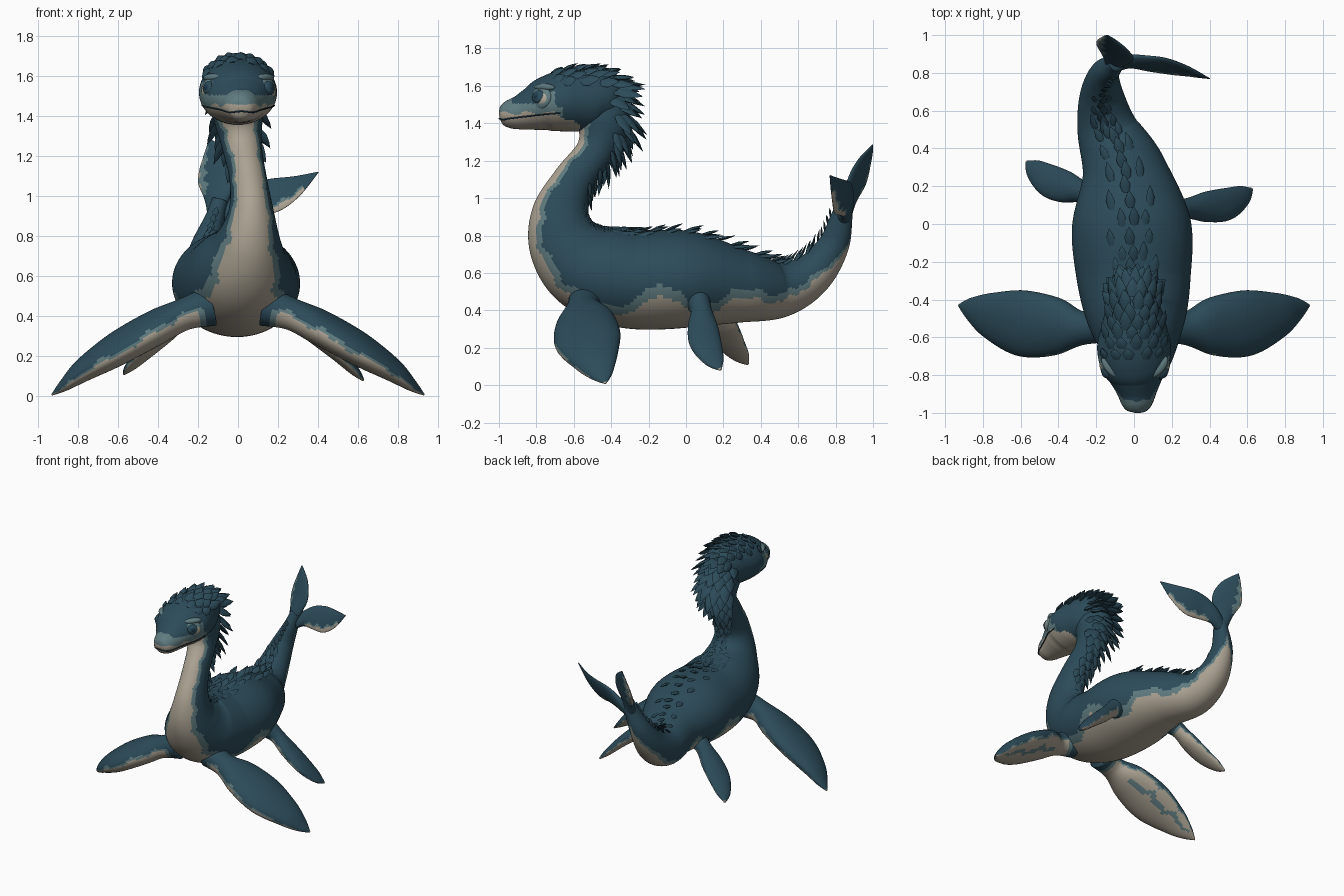
import bpy, bmesh, math, random
from mathutils import Vector

if "Cube" in bpy.data.objects:
    bpy.data.objects.remove(bpy.data.objects["Cube"])

random.seed(4)


def mat(name, rgb):
    m = bpy.data.materials.new(name)
    m.diffuse_color = (*rgb, 1)
    m.use_nodes = True
    m.node_tree.nodes["Principled BSDF"].inputs["Base Color"].default_value = m.diffuse_color
    return m


MATS = [mat("deep blue", (.025, .071, .102)), mat("mid teal", (.115, .2, .215)),
        mat("cream", (.41, .365, .29)), mat("eye navy", (.012, .04, .07))]
DARK, TEAL, CREAM, NAVY = range(4)


def station(st, k):
    """Smooth interpolation of a station list at fractional index k."""
    i = min(int(k), len(st) - 2)
    t = k - i
    a, b, c, d = (st[max(0, min(len(st) - 1, j))] for j in (i - 1, i, i + 1, i + 2))
    return [.5 * (2 * q + (r - p) * t + (2 * p - 5 * q + 4 * r - s) * t * t
                  + (3 * q - p - 3 * r + s) * t ** 3) for p, q, r, s in zip(a, b, c, d)]


def frame(st, side, k):
    """Centre, tangent, side and up vectors plus half sizes at index k."""
    e, n = .04, len(st) - 1
    v = station(st, k)
    T = (Vector(station(st, min(n, k + e))[:3]) - Vector(station(st, max(0, k - e))[:3])).normalized()
    S = Vector(side)
    S = (S - T * S.dot(T)).normalized()
    return Vector(v[:3]), T, S, S.cross(T), max(v[3], .002), max(v[4], .002)


def finish(name, bm, angle=None):
    bmesh.ops.recalc_face_normals(bm, faces=bm.faces[:])
    me = bpy.data.meshes.new(name)
    bm.to_mesh(me)
    bm.free()
    ob = bpy.data.objects.new(name, me)
    bpy.context.collection.objects.link(ob)
    for m in MATS:
        me.materials.append(m)
    for p in me.polygons:
        p.use_smooth = True
    if angle:
        me.set_sharp_from_angle(angle=angle)
    return ob


def loft(name, st, side, rule, per=16, sides=44):
    """Elliptical skin through stations (x, y, z, half width, half height)."""
    bm = bmesh.new()
    rings, n = [], (len(st) - 1) * per
    for i in range(n + 1):
        c, T, S, N, a, b = frame(st, side, i / per)
        rings.append([bm.verts.new(c + N * b * math.cos(w) + S * a * math.sin(w))
                      for w in (2 * math.pi * j / sides for j in range(sides))])
    for i in range(n):
        for j in range(sides):
            k = (j + 1) % sides
            f = bm.faces.new((rings[i][j], rings[i][k], rings[i + 1][k], rings[i + 1][j]))
            w = 2 * math.pi * (j + .5) / sides
            f.material_index = rule((i + .5) / n, w, f.calc_center_median())
    for r in (rings[0], rings[-1]):
        bm.faces.new(r).material_index = rule(0 if r is rings[0] else 1, 0, r[0].co)
    return finish(name, bm)


# Body: neck, trunk and tail in one skin
BODY = [(0, -.53, 1.57, .1, .12), (0, -.448, 1.42, .125, .148), (.018, -.48, 1.26, .1, .105),
        (.05, -.605, 1.09, .093, .11), (.065, -.672, .92, .115, .152), (.05, -.645, .76, .175, .2),
        (.02, -.52, .63, .255, .245), (0, -.3, .565, .3, .262), (-.015, 0, .565, .315, .26),
        (-.055, .28, .53, .228, .2), (-.14, .5, .51, .163, .15), (-.17, .67, .59, .12, .115),
        (-.16, .785, .74, .08, .085), (-.115, .83, .89, .05, .06), (-.09, .85, .98, .04, .04)]
X = (1, 0, 0)


def body_rule(u, w, p):
    phi = math.acos(max(-1, min(1, -math.cos(w))))
    lim = .74 + .06 * math.sin(u * 90) + .04 * math.sin(u * 210 + w)
    if p.z < .75 and p.y > -.45:
        lim += .5 * math.exp(-((p.y + .13) / .12) ** 4)
    if p.y > 0:
        lim += .5 * max(0, min(1, (p.y - .1) / .15)) - 6 * max(0, p.z - .6) * (p.y > .45)
        if math.sin(w) < 0:
            lim -= .45 * max(0, min(1, (p.y - .2) / .3))
    return CREAM if phi < lim else TEAL if phi < lim + .24 else DARK


loft("body", BODY, X, body_rule, 20, 80)

# Head, from snout to back of skull
HEAD = [(.018, -.998, 1.44, .02, .015), (.018, -.985, 1.442, .055, .05), (.016, -.95, 1.447, .082, .074),
        (.014, -.89, 1.457, .106, .092), (.01, -.82, 1.477, .142, .118), (.004, -.75, 1.5, .181, .146),
        (0, -.65, 1.52, .195, .165), (0, -.55, 1.525, .175, .168), (0, -.45, 1.52, .145, .155),
        (0, -.38, 1.495, .1, .115), (0, -.345, 1.48, .04, .05)]


def head_rule(u, w, p):
    lo = 1.455 if p.y < -.7 else 1.455 - .5 * (p.y + .7)
    lo += .008 * math.sin(p.y * 50)
    if p.y > -.57:
        return DARK
    if p.z < lo:
        return CREAM
    if p.y > -.66 or p.z > 1.505 and -.93 < p.y < -.81 or abs(p.x) < .07 and p.z > 1.53:
        return DARK
    return TEAL if p.z < (1.57 if p.y < -.7 else 1.49) else DARK


loft("head", HEAD, X, head_rule, 16, 64)

# Mouth line wrapped round the snout
cu = bpy.data.curves.new("mouth", "CURVE")
cu.dimensions = "3D"
cu.bevel_depth = .004
half = []
for k in [5.8 - .3 * i for i in range(17)]:
    c, T, S, N, a, b = frame(HEAD, X, k)
    q = max(-.45, min(-.15, (1.408 + .008 * k - c.z) / b))
    half.append((a * math.sqrt(1 - q * q), c.x, c.y, c.z + q * b))
path = [(c + x, y, z) for x, c, y, z in half] + [(.018, -.998, 1.425)] + [(c - x, y, z) for x, c, y, z in half[::-1]]
sp = cu.splines.new("POLY")
sp.points.add(len(path) - 1)
for pt, co in zip(sp.points, path):
    pt.co = (*co, 1)
cu.materials.append(MATS[NAVY])
bpy.context.collection.objects.link(bpy.data.objects.new("mouth", cu))


# Eyes, eyelids, brows and nostrils as flattened balls
def blob(name, loc, scale, facing, col):
    bm = bmesh.new()
    bmesh.ops.create_uvsphere(bm, u_segments=24, v_segments=14, radius=1)
    q = Vector(facing).to_track_quat("Z", "Y")
    for v in bm.verts:
        v.co = q @ Vector([a * b for a, b in zip(v.co, scale)]) + Vector(loc)
    for f in bm.faces:
        f.material_index = col
    finish(name, bm)


for s, tag in ((1, "right"), (-1, "left")):
    d = Vector((s * .76, -.62, .2)).normalized()
    o = Vector((s * .138 + .004, -.775, 1.535))
    blob(tag + "_eyelid", o, (.07, .062, .028), d, TEAL)
    blob(tag + "_eye_rim", o + d * .009 + Vector((s * .006, .01, -.004)), (.048, .042, .024), d, CREAM)
    blob(tag + "_eye", o + d * .014 + Vector((0, -.004, .003)), (.04, .037, .024), d, DARK)
    blob(tag + "_pupil", o + d * .02 + Vector((0, -.006, .004)), (.022, .022, .02), d, NAVY)
    blob(tag + "_brow", o + Vector((-s * .012, .02, .055)), (.068, .022, .035), d, TEAL)
    blob(tag + "_nostril", (s * .04 + .016, -.962, 1.492), (.014, .009, .006), (s * .4, -.6, .7), NAVY)


# Flippers: pale below and round the low leading edge, with a darker streak
def flipper_rule(lead, start=.1):
    def rule(u, w, p):
        s, wave = math.sin(w) * (lead or 1), .1 * math.sin(u * 31) + .06 * math.sin(u * 67 + w)
        c = math.cos(w) - .2 * s * abs(lead) + wave
        if u > .965:
            return CREAM
        if c < -.15 and u > start:
            return TEAL if lead and abs(s + .45 + wave) < .13 and .3 < u < .85 else CREAM
        return TEAL if c < .04 and u > start - .03 else DARK
    return rule


FRONT = [(.14, -.53, .45, .1, .1), (.27, -.55, .41, .09, .08), (.41, -.54, .345, .155, .085),
         (.6, -.525, .24, .178, .08), (.77, -.485, .135, .124, .056), (.87, -.45, .055, .062, .028),
         (.93, -.43, .008, .004, .004)]
loft("right_front_flipper", FRONT, (0, -1, -.2), flipper_rule(1))
loft("left_front_flipper", [(-p[0], *p[1:]) for p in FRONT], (0, 1, .2), flipper_rule(-1))
REAR = [(.18, .05, .48, .08, .09), (.28, .08, .405, .056, .055), (.38, .09, .315, .08, .048),
        (.49, .105, .22, .086, .038), (.58, .15, .13, .056, .024), (.625, .185, .082, .008, .006)]
loft("right_rear_flipper", REAR, (.1, -1, 0), flipper_rule(0, .2))
loft("left_rear_flipper", [(-.15, .13, .48, .08, .09), (-.27, .17, .405, .06, .055),
                           (-.36, .195, .32, .084, .048), (-.45, .23, .235, .086, .038),
                           (-.53, .29, .155, .055, .024), (-.57, .33, .112, .008, .006)],
     (.35, 1, 0), flipper_rule(0, .2))


# Tail flukes
def fluke_rule(cream, teal):
    def rule(u, w, p):
        s = -math.sin(w) + .1 * math.sin(u * 40)
        if u < .25 or u > .85:
            return DARK
        return CREAM if s > cream else TEAL if s > teal else DARK
    return rule


loft("left_fluke", [(-.11, .84, .88, .04, .04), (-.105, .87, .98, .065, .03), (-.1, .91, 1.08, .108, .024),
                    (-.11, .945, 1.165, .092, .018), (-.128, .98, 1.24, .042, .011), (-.14, .998, 1.285, .003, .003)],
     (1, -.5, 0), fluke_rule(.9, .55))
loft("right_fluke", [(-.11, .84, .89, .04, .04), (-.03, .86, .945, .055, .03), (.07, .85, .985, .085, .024),
                     (.18, .835, 1.005, .094, .018), (.29, .81, 1.05, .06, .012), (.4, .77, 1.12, .003, .003)],
     (-.1, .48, 1), fluke_rule(.7, .55))


# Overlapping leaf-shaped scales
def scale(bm, p, d, s, n, length, width):
    rings = []
    for t, r in ((-.15, .6), (.35, 1), (.7, .6)):
        rings.append([bm.verts.new(p + d * length * t + s * width * r * math.cos(w) + n * width * .35 * r * math.sin(w))
                      for w in (math.pi * j / 3 for j in range(6))])
    tip = bm.verts.new(p + d * length)
    bm.faces.new(rings[0])
    for j in range(6):
        k = (j + 1) % 6
        for a, b in zip(rings, rings[1:]):
            bm.faces.new((a[j], a[k], b[k], b[j]))
        bm.faces.new((rings[2][j], rings[2][k], tip))


def row(bm, st, k, angles, length, width, lift):
    c, T, S, N, a, b = frame(st, X, k)
    for w in angles:
        w += random.uniform(-.06, .06)
        out = (N * math.cos(w) + S * math.sin(w)).normalized()
        p = c + N * b * math.cos(w) + S * a * math.sin(w)
        d = (T + out * lift).normalized()
        s = d.cross(out).normalized()
        scale(bm, p, d, s, s.cross(d), length * random.uniform(.8, 1.15), width)


# Mane on the crown and upper neck
bm = bmesh.new()
for i in range(8):
    off = .2 * (i % 2)
    row(bm, HEAD, 5.7 + i * .44, [-.9 + off, -.5 + off, off - .1, .3 + off, .7 + off], .065 + .008 * i, .034, .35)
for i in range(13):
    k, off = .35 + i * .23, .22 * (i % 2)
    size, m = .155 - .006 * i, int(i > 6)
    row(bm, BODY, k, [-1 + off, -.6 + off, -.12 + off, .3 + off, .62 + off][m:5 - m], size, size * .3, .75)
finish("mane", bm, .6)

# Ridge scales down the back and tail
bm = bmesh.new()
for i in range(38):
    k = 3.2 + i * .265
    big = 1 if k < 9 else 1 - (k - 9) * .1
    row(bm, BODY, k, [0], .088 * big, .028 * big, .38)
    if i % 2:
        row(bm, BODY, k, [-.34, .34] if k < 11.5 else [], .09 * big, .024 * big, .22)
    elif 4.2 < k < 8:
        row(bm, BODY, k, [-.19, .19], .085, .024, .25)
finish("back_scales", bm, .6)
